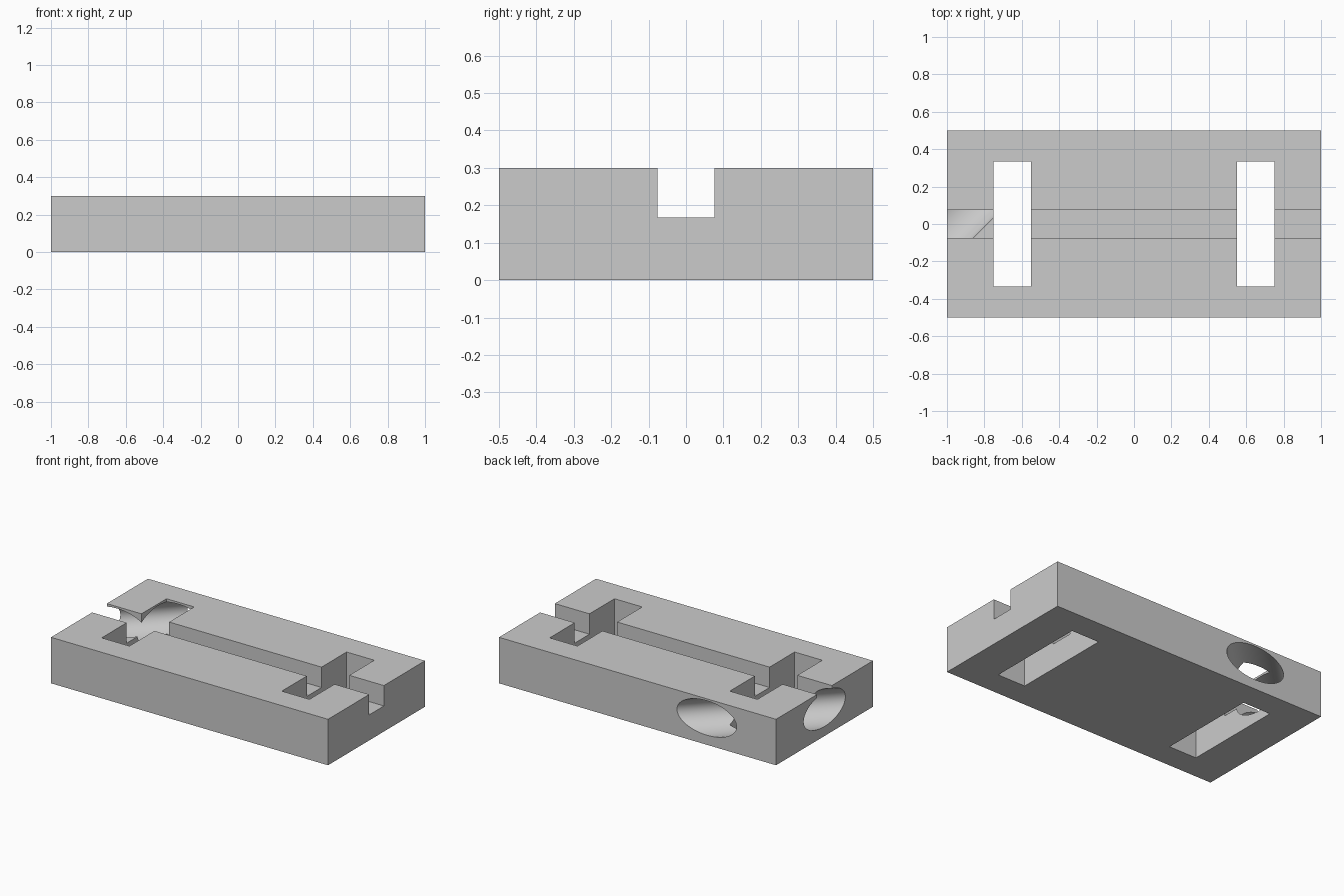
import bpy
import math
from mathutils import Matrix

default = bpy.data.objects.get("Cube")
if default:
    bpy.data.objects.remove(default, do_unlink=True)

# Single plain material
grey = bpy.data.materials.new("plain_grey")
grey.use_nodes = True
colour = (0.6, 0.6, 0.6, 1)
grey.diffuse_color = colour
grey.node_tree.nodes["Principled BSDF"].inputs["Base Color"].default_value = colour


def box(name, low, high):
    """Axis-aligned box between two corners."""
    centre = [(a + b) / 2 for a, b in zip(low, high)]
    size = [b - a for a, b in zip(low, high)]
    bpy.ops.mesh.primitive_cube_add(size=1)
    ob = bpy.context.object
    ob.name = name
    ob.data.transform(Matrix.Translation(centre) @ Matrix.Diagonal((*size, 1)))
    ob.data.materials.append(grey)
    return ob


def cut(target, cutter):
    """Subtract a hidden cutter from the target and apply it."""
    mod = target.modifiers.new(cutter.name, 'BOOLEAN')
    mod.operation = 'DIFFERENCE'
    mod.solver = 'EXACT'
    mod.object = cutter
    cutter.hide_render = True
    bpy.context.view_layer.objects.active = target
    bpy.ops.object.modifier_apply(modifier=mod.name)
    bpy.data.objects.remove(cutter, do_unlink=True)


# Block
block = box("slotted_block", (-1, -0.5, 0), (1, 0.5, 0.3))

# Lengthwise channel in the top
cut(block, box("channel_cutter", (-1.2, -0.076, 0.167), (1.2, 0.076, 0.5)))

# Through slots near both ends
for side, x in (("right", -0.65), ("left", 0.65)):
    cut(block, box(side + "_slot_cutter", (x - 0.1, -0.334, -0.2), (x + 0.1, 0.334, 0.5)))

# Diagonal oval bore from the end face to the back face
bpy.ops.mesh.primitive_cylinder_add(vertices=96, radius=1, depth=2)
bore = bpy.context.object
bore.name = "bore_cutter"
bore.data.materials.append(grey)
bore.data.transform(
    Matrix.Translation((-0.75, 0.25, 0.175))
    @ Matrix.Rotation(math.radians(45), 4, 'Z')
    @ Matrix.Rotation(math.radians(90), 4, 'Y')
    @ Matrix.Diagonal((0.1125, 0.152, 1, 1)))
cut(block, bore)

# Smooth bore, crisp edges
bpy.ops.object.select_all(action='DESELECT')
block.select_set(True)
bpy.context.view_layer.objects.active = block
bpy.ops.object.shade_smooth_by_angle(angle=math.radians(25))
